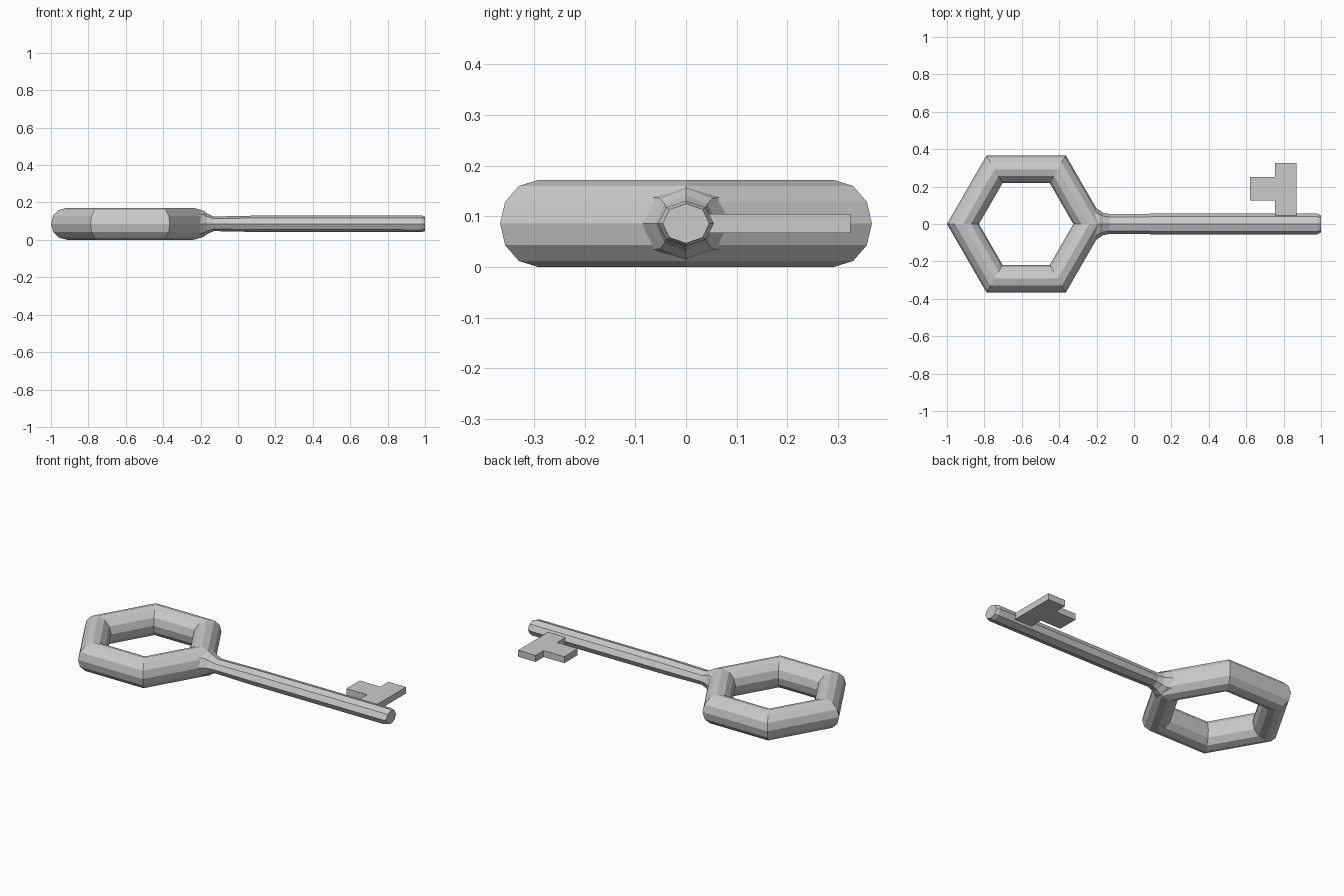
import bpy, bmesh, math

if "Cube" in bpy.data.objects:
    bpy.data.objects.remove(bpy.data.objects["Cube"])

ZC = 0.086


def make_object(name, bm):
    bmesh.ops.recalc_face_normals(bm, faces=bm.faces)
    mesh = bpy.data.meshes.new(name)
    bm.to_mesh(mesh)
    bm.free()
    obj = bpy.data.objects.new(name, mesh)
    bpy.context.collection.objects.link(obj)
    return obj


# Hexagonal bow with a twelve-sided cross-section
bpy.ops.mesh.primitive_torus_add(major_segments=6, minor_segments=12,
                                 major_radius=0.338, minor_radius=0.0855,
                                 location=(-0.5765, 0, ZC))
bpy.context.object.name = "bow_ring"

# Octagonal shaft: flared neck, slim blank, chamfered tip (x, y radius, z radius)
sections = [(-0.215, 0.095, 0.074), (-0.185, 0.073, 0.070), (-0.165, 0.060, 0.055),
            (-0.13, 0.053, 0.039), (0.11, 0.055, 0.044),
            (0.98, 0.055, 0.045), (1.0, 0.046, 0.039)]
bm = bmesh.new()
rings = []
for x, ry, rz in sections:
    rings.append([bm.verts.new((x, ry * math.cos(i * math.pi / 4),
                                ZC + rz * math.sin(i * math.pi / 4))) for i in range(8)])
for a, b in zip(rings, rings[1:]):
    for i in range(8):
        j = (i + 1) % 8
        bm.faces.new((a[i], a[j], b[j], b[i]))
bm.faces.new(rings[0])
bm.faces.new(rings[-1])
make_object("shaft", bm)

# Flat bit: outline extruded upward
outline = [(0.755, 0.045), (0.87, 0.045), (0.87, 0.325), (0.755, 0.325),
           (0.755, 0.25), (0.62, 0.25), (0.62, 0.125), (0.755, 0.125)]
bm = bmesh.new()
face = bm.faces.new([bm.verts.new((x, y, 0.067)) for x, y in outline])
top = bmesh.ops.extrude_face_region(bm, geom=[face])["geom"]
bmesh.ops.translate(bm, vec=(0, 0, 0.038),
                    verts=[v for v in top if isinstance(v, bmesh.types.BMVert)])
make_object("bit", bm)
